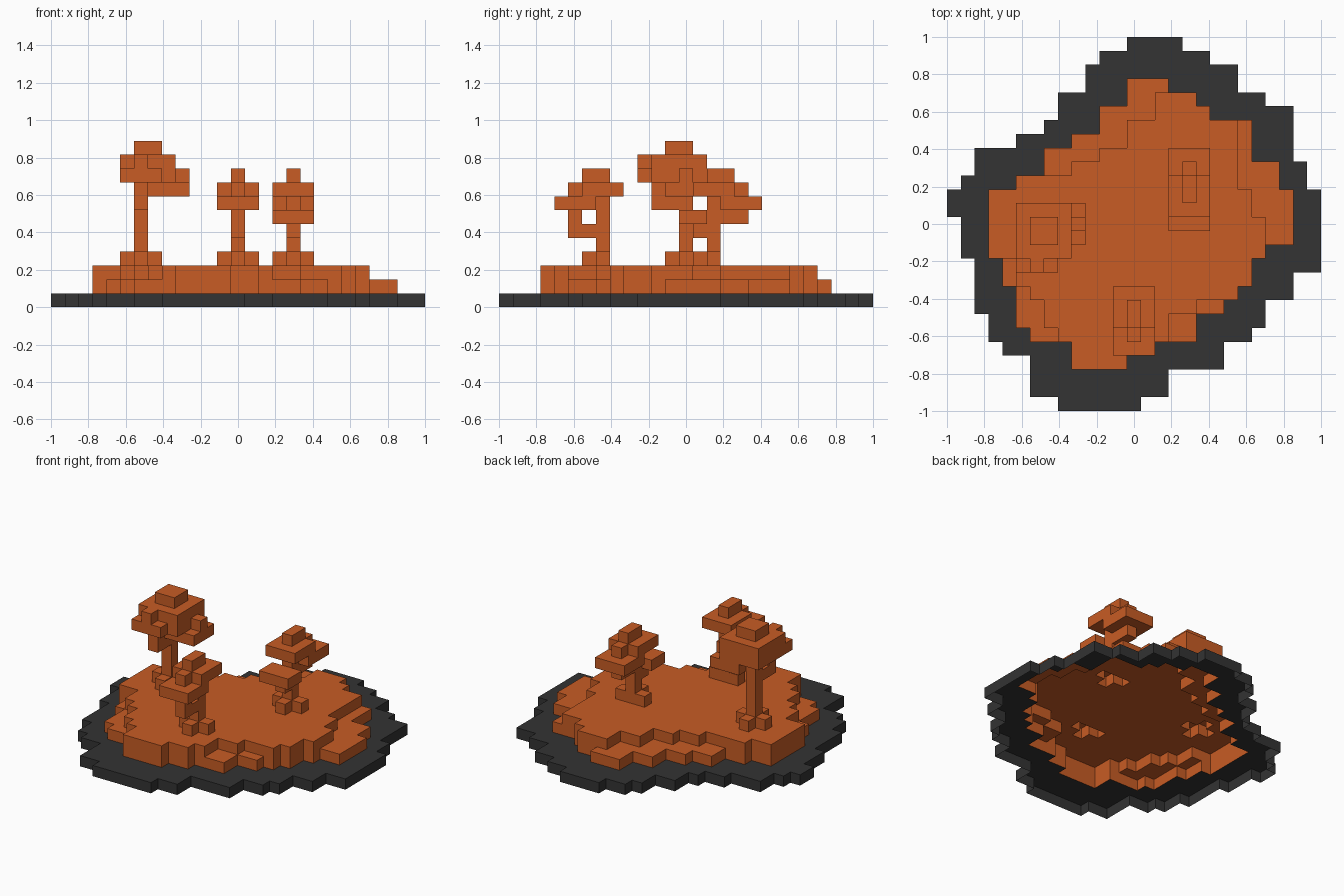
import bpy, bmesh, math
from mathutils import Vector

if "Cube" in bpy.data.objects:
    bpy.data.objects.remove(bpy.data.objects["Cube"])

U = 2 / 27  # voxel edge length


def material(name, rgb):
    m = bpy.data.materials.new(name)
    m.diffuse_color = (*rgb, 1)
    m.use_nodes = True
    m.node_tree.nodes["Principled BSDF"].inputs["Base Color"].default_value = m.diffuse_color
    return m


orange = material("orange", (0.58, 0.107, 0.018))
dark = material("dark", (0.033, 0.033, 0.033))


def box(i0, i1, j0, j1, k0, k1):
    """Cells of an inclusive voxel box."""
    return {(i, j, k) for i in range(i0, i1 + 1)
            for j in range(j0, j1 + 1) for k in range(k0, k1 + 1)}


def layer(top_row, spans, k):
    """Cells of a flat layer, one (start, end) span per row, back to front."""
    return {(i, 26 - top_row - n, k) for n, (a, b) in enumerate(spans)
            for i in range(a, b)}


# dark rim slab
rim = layer(0, [(13, 17), (11, 19), (10, 21), (10, 21), (8, 23), (8, 25),
                (7, 25), (5, 25), (2, 25), (2, 26), (1, 26), (0, 27), (0, 27),
                (1, 27), (1, 27), (1, 27), (2, 27), (2, 25), (2, 25), (2, 23),
                (3, 23), (3, 22), (4, 20), (6, 20), (6, 16), (6, 16), (8, 14)], 0)

# orange ground, lower and upper layer
ground = layer(3, [(13, 16), (13, 18), (11, 19), (11, 22), (9, 22), (7, 22),
                   (7, 24), (5, 24), (3, 25), (3, 25), (3, 25), (3, 25),
                   (3, 23), (4, 22), (4, 22), (5, 21), (5, 20), (5, 18),
                   (6, 18), (9, 15), (9, 13)], 1)
ground |= layer(4, [(15, 18), (15, 19), (13, 21), (13, 21), (11, 21), (9, 21),
                    (5, 21), (3, 22), (3, 22), (3, 23), (3, 23), (3, 23),
                    (5, 22), (5, 22), (6, 21), (7, 18), (7, 16), (8, 16),
                    (9, 15), (9, 13)], 2)


def small_tree(i, j, d):
    """Trunk with roots, a top plate and a lower plate leaning towards d."""
    c = box(i, i, j, j, 3, 9) | box(i - 1, i + 1, j, j, 3, 3) | {(i, j - 1, 3)}
    c |= box(i - 1, i + 1, j - 1, j + 1, 8, 8) | {(i, j + d, 9)}
    m = j + 2 * d
    c |= box(i - 1, i + 1, m - 1, m + 1, 7, 7) | {(i, m, 8), (i, m, 6)}
    return c


# front tree with a bent branch
front_tree = small_tree(13, 7, -1) | box(13, 13, 5, 6, 5, 5)

# right tree with a back branch and a low front shelf
right_tree = small_tree(17, 15, 1) | {(17, 16, 6), (17, 14, 5)}
right_tree |= box(16, 18, 13, 14, 6, 6)

# tall left tree: trunk, roots, crown, front branch, right branch
tall_tree = box(6, 6, 13, 13, 3, 10) | box(5, 7, 13, 13, 3, 3) | box(6, 6, 12, 14, 3, 3)
tall_tree |= box(5, 8, 11, 14, 9, 10) | box(6, 7, 12, 13, 11, 11)
tall_tree |= box(6, 6, 11, 12, 7, 7) | {(6, 11, 8), (6, 10, 10)} | box(5, 7, 10, 10, 9, 9)
tall_tree |= box(7, 9, 12, 14, 8, 8) | {(9, 13, 9)}

parts = {"rim_slab": (rim, dark), "ground": (ground, orange),
         "front_tree": (front_tree, orange), "right_tree": (right_tree, orange),
         "tall_tree": (tall_tree, orange)}
solid = set().union(*(cells for cells, _ in parts.values()))


def build(name, cells, mat):
    """Skin the cells with outer faces only; the underside stays open."""
    bm = bmesh.new()
    verts = {}

    def vert(p):
        key = tuple(round(v) for v in p)
        if key not in verts:
            verts[key] = bm.verts.new((key[0] * U - 1, key[1] * U - 1, key[2] * U))
        return verts[key]

    for cell in sorted(cells):
        for axis in range(3):
            for s in (-1, 1):
                n = Vector((0, 0, 0))
                n[axis] = s
                near = tuple(int(a + b) for a, b in zip(cell, n))
                if near in solid or near[2] < 0:
                    continue
                u = Vector((0, 0, 0))
                u[(axis + 1) % 3] = 1
                v = n.cross(u)
                mid = Vector(cell) + Vector((0.5, 0.5, 0.5)) + n / 2
                quad = [mid + (a * u + b * v) / 2
                        for a, b in ((-1, -1), (1, -1), (1, 1), (-1, 1))]
                bm.faces.new([vert(p) for p in quad])
    # merge coplanar squares
    bmesh.ops.dissolve_limit(bm, angle_limit=math.radians(1),
                             verts=bm.verts[:], edges=bm.edges[:])
    me = bpy.data.meshes.new(name)
    bm.to_mesh(me)
    bm.free()
    me.materials.append(mat)
    bpy.context.collection.objects.link(bpy.data.objects.new(name, me))


for name, (cells, mat) in parts.items():
    build(name, cells, mat)
